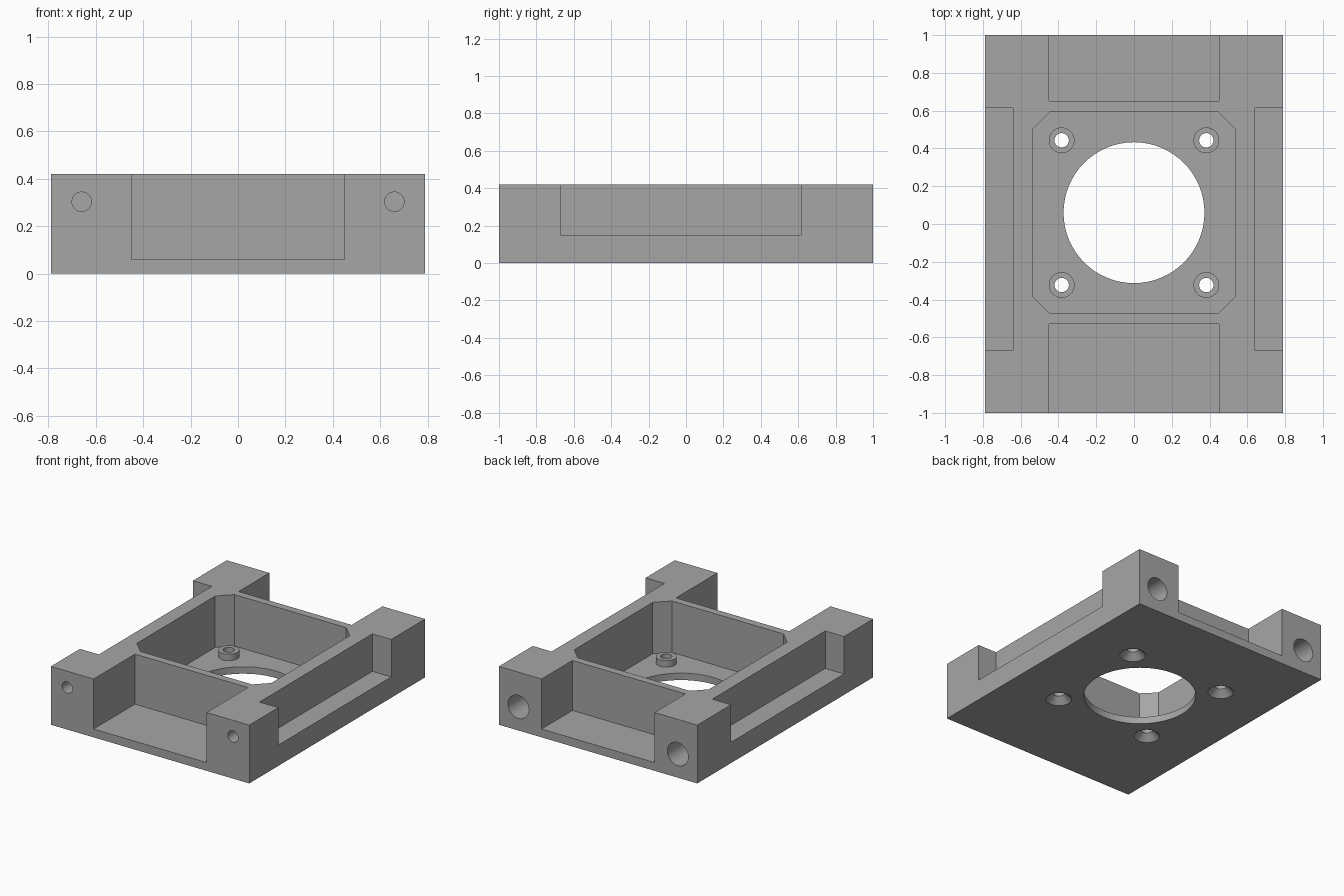
import bpy, bmesh
from math import radians
from mathutils import Matrix, Vector

cube = bpy.data.objects.get("Cube")
if cube:
    bpy.data.objects.remove(cube, do_unlink=True)

grey = bpy.data.materials.new("plain grey")
grey.use_nodes = True
colour = (0.38, 0.38, 0.38, 1)
grey.diffuse_color = colour
grey.node_tree.nodes["Principled BSDF"].inputs["Base Color"].default_value = colour

HALF_X, HALF_Y, HEIGHT = 0.79, 1.0, 0.42
FLOOR, OVER = 0.05, 0.1
CENTRE_Y = 0.06


def make(name, bm):
    bmesh.ops.recalc_face_normals(bm, faces=bm.faces)
    mesh = bpy.data.meshes.new(name)
    bm.to_mesh(mesh)
    bm.free()
    mesh.materials.append(grey)
    obj = bpy.data.objects.new(name, mesh)
    bpy.context.collection.objects.link(obj)
    return obj


def box(name, lo, hi):
    bm = bmesh.new()
    lo, hi = Vector(lo), Vector(hi)
    bmesh.ops.create_cube(bm, size=1, matrix=Matrix.Translation((lo + hi) / 2)
                          @ Matrix.Diagonal((hi - lo).to_4d()))
    return make(name, bm)


def cone(name, centre, r1, r2, depth, along_y=False):
    bm = bmesh.new()
    turn = Matrix.Rotation(radians(90 if along_y else 0), 4, 'X')
    bmesh.ops.create_cone(bm, cap_ends=True, segments=64, radius1=r1, radius2=r2,
                          depth=depth, matrix=Matrix.Translation(centre) @ turn)
    return make(name, bm)


def prism(name, outline, z0, z1):
    bm = bmesh.new()
    face = bm.faces.new([bm.verts.new((x, y, z0)) for x, y in outline])
    side = bmesh.ops.extrude_face_region(bm, geom=[face])["geom"]
    top = [v for v in side if isinstance(v, bmesh.types.BMVert)]
    bmesh.ops.translate(bm, verts=top, vec=(0, 0, z1 - z0))
    return make(name, bm)


def combine(tool, operation='DIFFERENCE'):
    mod = body.modifiers.new(tool.name, 'BOOLEAN')
    mod.operation, mod.solver, mod.object = operation, 'EXACT', tool
    bpy.context.view_layer.objects.active = body
    bpy.ops.object.modifier_apply(modifier=mod.name)
    bpy.data.objects.remove(tool, do_unlink=True)


# Main block
body = box("mount_frame", (-HALF_X, -HALF_Y, 0), (HALF_X, HALF_Y, HEIGHT))

# Open pockets at the front and back
top = HEIGHT + OVER
combine(box("front_pocket", (-0.45, -HALF_Y - OVER, 0.06), (0.45, -0.53, top)))
combine(box("back_pocket", (-0.45, 0.65, 0.06), (0.45, HALF_Y + OVER, top)))

# Shallow side pockets
for s in (-1, 1):
    a, b = sorted((s * 0.64, s * (HALF_X + OVER)))
    combine(box("side_pocket", (a, -0.67, 0.15), (b, 0.615, top)))

# Central well with chamfered corners
w, h, c = 0.535, 0.535, 0.09
outline = [(w, h - c), (w - c, h), (c - w, h), (-w, h - c),
           (-w, c - h), (c - w, -h), (w - c, -h), (w, c - h)]
combine(prism("central_well", [(x, y + CENTRE_Y) for x, y in outline], FLOOR, top))
combine(cone("central_opening", (0, CENTRE_Y, 0), 0.373, 0.373, 0.4))

# Four bosses with countersunk screw holes
for x in (-0.383, 0.383):
    for dy in (-0.383, 0.383):
        y = CENTRE_Y + dy
        combine(cone("boss", (x, y, 0.0585), 0.068, 0.068, 0.077), 'UNION')
        combine(cone("screw_hole", (x, y, 0.05), 0.038, 0.038, 0.4))
        combine(cone("countersink", (x, y, 0.02), 0.096, 0.034, 0.06))

# Blind holes in the front and back ends of the posts
for s in (-1, 1):
    combine(cone("front_hole", (s * 0.66, -HALF_Y, 0.303), 0.041, 0.041, 0.44, True))
    combine(cone("back_hole", (s * 0.635, HALF_Y, 0.17), 0.083, 0.083, 0.56, True))

# Smooth round walls, sharp edges
bpy.ops.object.select_all(action='DESELECT')
body.select_set(True)
bpy.context.view_layer.objects.active = body
bpy.ops.object.shade_smooth_by_angle(angle=radians(25))
